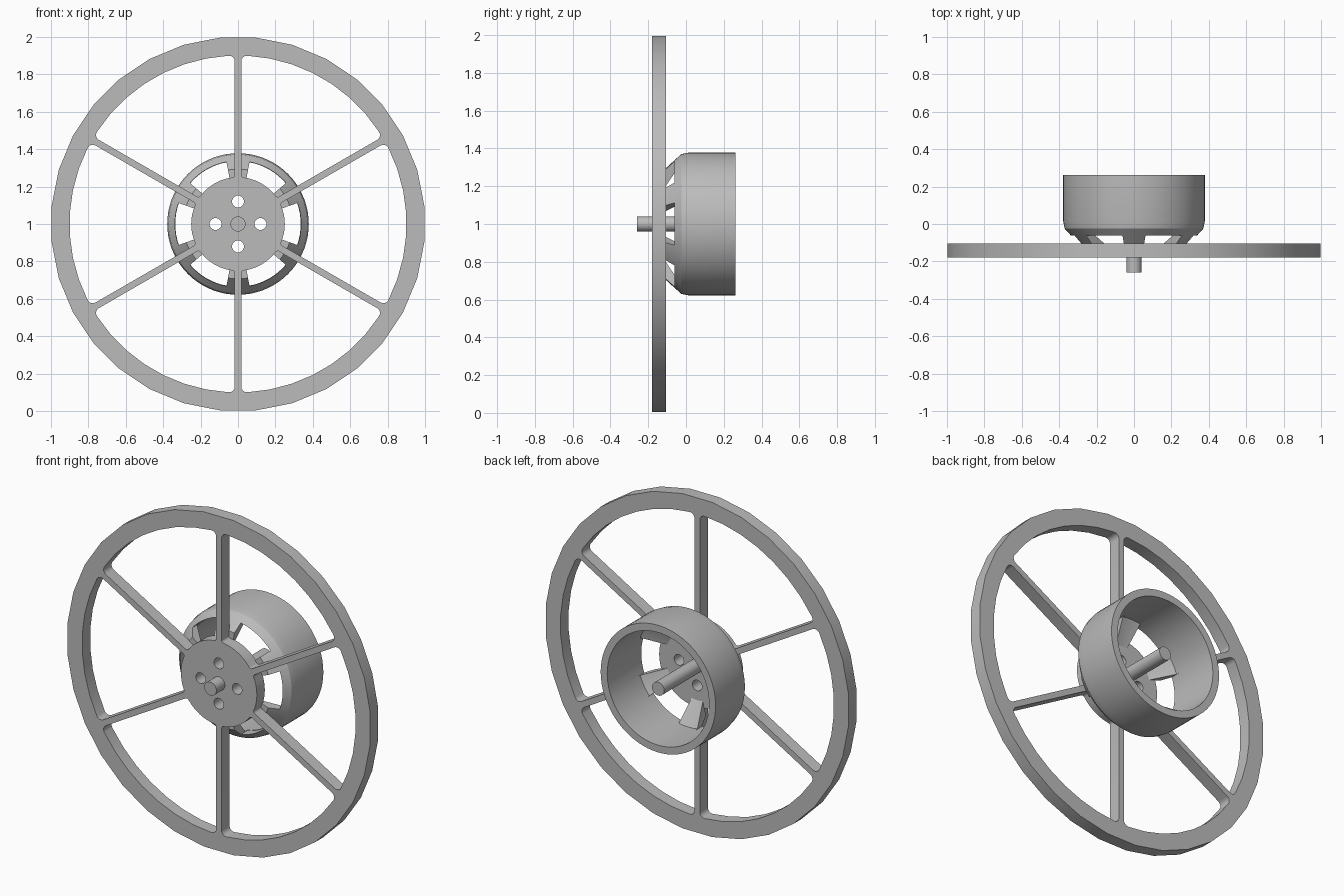
import bpy, bmesh
from math import sin, cos, asin, sqrt, pi, radians
from mathutils import Matrix

cube = bpy.data.objects.get("Cube")
if cube:
    bpy.data.objects.remove(cube, do_unlink=True)

grey = bpy.data.materials.new("plain grey")
grey.use_nodes = True
colour = (0.5, 0.5, 0.5, 1)
grey.diffuse_color = colour
grey.node_tree.nodes["Principled BSDF"].inputs["Base Color"].default_value = colour

# Turns flat XY work upright: the axle runs along y at z = 1
UPRIGHT = Matrix.Translation((0, 0, 1)) @ Matrix.Rotation(pi / 2, 4, "X")


def add_object(name, mesh):
    ob = bpy.data.objects.new(name, mesh)
    bpy.context.collection.objects.link(ob)
    mesh.materials.clear()
    mesh.materials.append(grey)
    return ob


def smooth(ob, angle=30):
    bpy.ops.object.select_all(action="DESELECT")
    ob.select_set(True)
    bpy.context.view_layer.objects.active = ob
    bpy.ops.object.shade_smooth_by_angle(angle=radians(angle))


def arc(r, a, b, n, cx=0, cy=0):
    return [(cx + r * cos(a + (b - a) * i / n), cy + r * sin(a + (b - a) * i / n))
            for i in range(n + 1)]


def plate(name, loops, y0, y1):
    """Extrude a flat outline with holes between two depths."""
    cu = bpy.data.curves.new(name, "CURVE")
    cu.dimensions = "2D"
    cu.fill_mode = "BOTH"
    cu.extrude = (y1 - y0) / 2
    for pts in loops:
        sp = cu.splines.new("POLY")
        sp.points.add(len(pts) - 1)
        for p, (x, y) in zip(sp.points, pts):
            p.co = (x, y, 0, 1)
        sp.use_cyclic_u = True
    tmp = bpy.data.objects.new(name + "_outline", cu)
    bpy.context.collection.objects.link(tmp)
    bpy.context.view_layer.update()
    dg = bpy.context.evaluated_depsgraph_get()
    me = bpy.data.meshes.new_from_object(tmp.evaluated_get(dg))
    bpy.data.objects.remove(tmp, do_unlink=True)
    bm = bmesh.new()
    bm.from_mesh(me)
    bmesh.ops.remove_doubles(bm, verts=bm.verts, dist=1e-5)
    bmesh.ops.recalc_face_normals(bm, faces=bm.faces)
    bm.transform(Matrix.Translation((0, (y0 + y1) / 2, 0)) @ UPRIGHT)
    bm.to_mesh(me)
    bm.free()
    me.name = name
    return add_object(name, me)


def lathe(name, profile, n):
    """Spin a closed (radius, depth) profile about the axle."""
    bm = bmesh.new()
    rings = [[bm.verts.new((r * cos(2 * pi * i / n), y, 1 + r * sin(2 * pi * i / n)))
              for i in range(n)] for r, y in profile]
    for a, b in zip(rings, rings[1:] + rings[:1]):
        for i in range(n):
            j = (i + 1) % n
            bm.faces.new((a[i], a[j], b[j], b[i]))
    bmesh.ops.recalc_face_normals(bm, faces=bm.faces)
    me = bpy.data.meshes.new(name)
    bm.to_mesh(me)
    bm.free()
    return add_object(name, me)


def wheel_gap(centre, hub=0.25, rim=0.90, half=0.0175, f_hub=0.015, f_rim=0.03):
    """Opening between two spokes, with filleted corners."""
    ro, ri = rim - f_rim, hub + f_hub
    ao = pi / 6 - asin((half + f_rim) / ro)
    ai = pi / 6 - asin((half + f_hub) / ri)
    side = pi / 6 + pi / 2
    pts = arc(rim, -ao, ao, 7)
    pts += arc(f_rim, ao, side, 4, ro * cos(ao), ro * sin(ao))[1:]
    pts += arc(f_hub, side, pi + ai, 4, ri * cos(ai), ri * sin(ai))
    pts += arc(hub, ai, -ai, 8)[1:-1]
    pts += arc(f_hub, pi - ai, 2 * pi - side, 4, ri * cos(ai), -ri * sin(ai))
    pts += arc(f_rim, -side, -ao, 4, ro * cos(ao), -ro * sin(ao))[:-1]
    c, s = cos(centre), sin(centre)
    return [(x * c - y * s, x * s + y * c) for x, y in pts]


# Wheel: rim, six spokes and drilled hub in one plate
loops = [arc(1, pi / 32, 2 * pi + pi / 32, 32)[:-1]]
loops += [wheel_gap(k * pi / 3) for k in range(6)]
loops += [arc(0.032, 0, 2 * pi, 20, 0.12 * cos(k * pi / 2), 0.12 * sin(k * pi / 2))[:-1]
          for k in range(4)]
smooth(plate("spoked_wheel", loops, -0.18, -0.105))

# Motor bell: open drum whose conical front carries six windows
bell = lathe("motor_bell", [(0.378, 0.262), (0.378, 0.015), (0.37, -0.025), (0.293, -0.11),
                            (0.2, -0.11), (0.335, -0.02), (0.335, 0.262)], 72)
for k in range(6):
    a, w = k * pi / 3, radians(19.5)
    wedge = arc(0.337, a - w, a + w, 10) + arc(0.15, a + w, a - w, 4)
    cutter = plate("window_cutter", [wedge], -0.2, 0.0)
    cutter.hide_render = True
    mod = bell.modifiers.new("window", "BOOLEAN")
    mod.operation = "DIFFERENCE"
    mod.solver = "EXACT"
    mod.object = cutter
    bpy.context.view_layer.objects.active = bell
    bpy.ops.object.modifier_apply(modifier=mod.name)
    bpy.data.objects.remove(cutter, do_unlink=True)
smooth(bell)

# Axle through hub and bell
smooth(plate("axle", [arc(0.04, 0, 2 * pi, 32)[:-1]], -0.26, 0.262))
